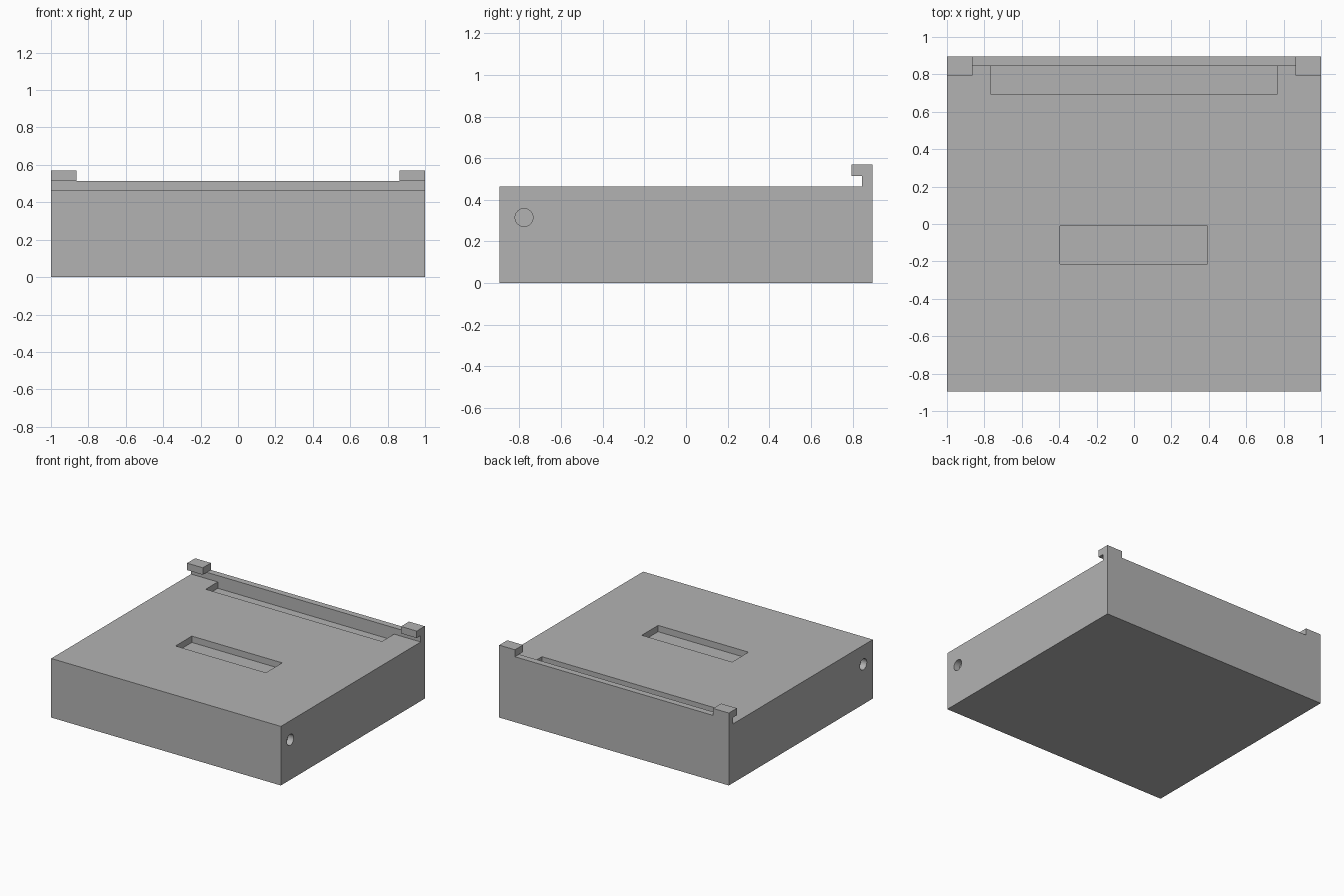
import bpy, bmesh, math
from mathutils import Matrix, Vector

if "Cube" in bpy.data.objects:
    bpy.data.objects.remove(bpy.data.objects["Cube"])

# Single grey finish
grey = bpy.data.materials.new("plain grey")
grey.use_nodes = True
colour = (0.45, 0.45, 0.45, 1)
grey.diffuse_color = colour
grey.node_tree.nodes["Principled BSDF"].inputs["Base Color"].default_value = colour

BACK = 0.895      # half depth of the block
TOP = 0.465       # main deck height
LIP_TOP = 0.515   # rear lip height
LIP_Y = 0.845     # front face of the rear lip
RECESS = 0.05     # depth of pockets and side holes


def add_object(name, bm):
    bmesh.ops.recalc_face_normals(bm, faces=bm.faces[:])
    mesh = bpy.data.meshes.new(name)
    bm.to_mesh(mesh)
    bm.free()
    mesh.materials.append(grey)
    obj = bpy.data.objects.new(name, mesh)
    bpy.context.collection.objects.link(obj)
    return obj


def box(name, low, high):
    low, high = Vector(low), Vector(high)
    bm = bmesh.new()
    bmesh.ops.create_cube(bm, size=1, matrix=Matrix.Translation((low + high) / 2)
                          @ Matrix.Diagonal((*(high - low), 1)))
    return add_object(name, bm)


def side_cylinder(name, x, y, z, radius):
    bm = bmesh.new()
    place = Matrix.Translation((x, y, z)) @ Matrix.Rotation(math.pi / 2, 4, "Y")
    bmesh.ops.create_cone(bm, cap_ends=True, segments=32, radius1=radius,
                          radius2=radius, depth=2 * RECESS, matrix=place)
    return add_object(name, bm)


def cut(target, cutter):
    cutter.hide_render = True
    mod = target.modifiers.new("cut", "BOOLEAN")
    mod.operation = "DIFFERENCE"
    mod.solver = "EXACT"
    mod.object = cutter
    bpy.context.view_layer.objects.active = target
    bpy.ops.object.modifier_apply(modifier=mod.name)
    bpy.data.objects.remove(cutter)


# Block with a hooked rear lip, extruded from its side profile
profile = [(-BACK, 0), (BACK, 0), (BACK, 0.57), (0.795, 0.57),
           (0.795, LIP_TOP), (LIP_Y, LIP_TOP), (LIP_Y, TOP), (-BACK, TOP)]
bm = bmesh.new()
face = bm.faces.new([bm.verts.new((-1, y, z)) for y, z in profile])
side = bmesh.ops.extrude_face_region(bm, geom=[face])
bmesh.ops.translate(bm, vec=(2, 0, 0),
                    verts=[v for v in side["geom"] if isinstance(v, bmesh.types.BMVert)])
block = add_object("block", bm)

# Leave the hooks only at the two rear corners
cut(block, box("hook_gap_cutter", (-0.863, 0.7, LIP_TOP), (0.863, 1, 0.7)))

# Shallow pockets in the deck
cut(block, box("rear_pocket_cutter", (-0.768, 0.695, TOP - RECESS), (0.768, LIP_Y, 0.5)))
cut(block, box("centre_pocket_cutter", (-0.395, -0.213, TOP - RECESS), (0.392, -0.01, 0.5)))

# Round blind hole near the front of each side
for x in (-1, 1):
    cut(block, side_cylinder("side_hole_cutter", x, -0.778, 0.315, 0.043))

bpy.ops.object.select_all(action="DESELECT")
block.select_set(True)
bpy.context.view_layer.objects.active = block
bpy.ops.object.shade_smooth_by_angle(angle=math.radians(30))
